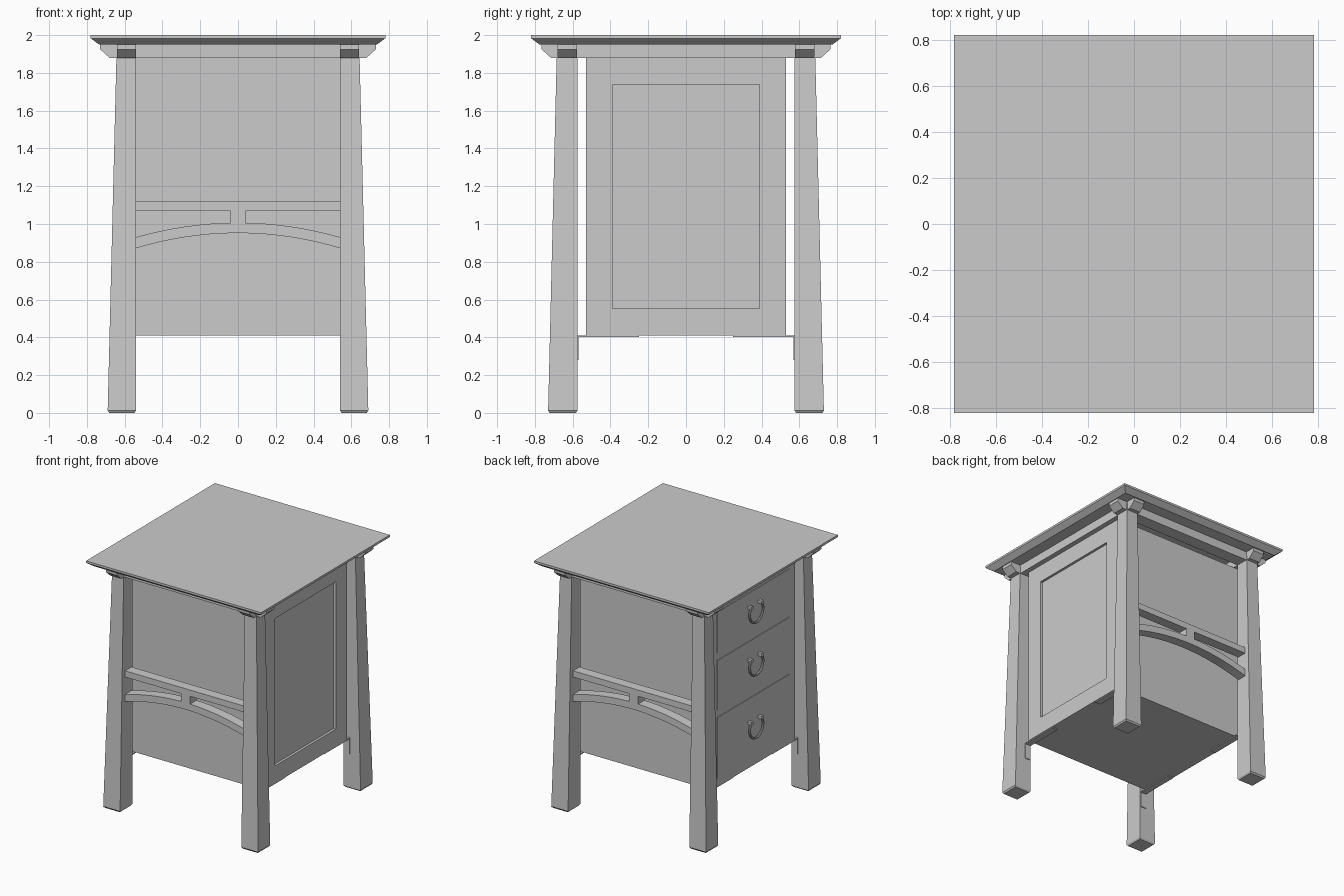
import bpy, bmesh, math

if "Cube" in bpy.data.objects:
    bpy.data.objects.remove(bpy.data.objects["Cube"])

wood = bpy.data.materials.new("plain_grey")
wood.diffuse_color = (0.6, 0.6, 0.6, 1)
wood.use_nodes = True
wood.node_tree.nodes["Principled BSDF"].inputs["Base Color"].default_value = wood.diffuse_color


def finish(name, bm):
    bmesh.ops.recalc_face_normals(bm, faces=bm.faces)
    me = bpy.data.meshes.new(name)
    bm.to_mesh(me)
    bm.free()
    me.materials.append(wood)
    ob = bpy.data.objects.new(name, me)
    bpy.context.collection.objects.link(ob)
    return ob


def loft(name, sections):
    """Stack of rectangles (x0, x1, y0, y1, z) joined into a closed solid."""
    bm = bmesh.new()
    rings = [[bm.verts.new(p) for p in ((a, c, z), (b, c, z), (b, d, z), (a, d, z))]
             for a, b, c, d, z in sections]
    for lo, hi in zip(rings, rings[1:]):
        for i in range(4):
            j = (i + 1) % 4
            bm.faces.new((lo[i], lo[j], hi[j], hi[i]))
    bm.faces.new(rings[0][::-1])
    bm.faces.new(rings[-1])
    return finish(name, bm)


def box(name, x0, x1, y0, y1, z0, z1):
    x0, x1 = sorted((x0, x1))
    y0, y1 = sorted((y0, y1))
    return loft(name, [(x0, x1, y0, y1, z0), (x0, x1, y0, y1, z1)])


def extrude(name, outline, lo, hi, axis):
    """Extrude a (u, z) outline along y (axis 'y') or along x (axis 'x')."""
    bm = bmesh.new()
    place = (lambda u, t, z: (u, t, z)) if axis == 'y' else (lambda u, t, z: (t, u, z))
    a = [bm.verts.new(place(u, lo, z)) for u, z in outline]
    b = [bm.verts.new(place(u, hi, z)) for u, z in outline]
    n = len(a)
    for i in range(n):
        j = (i + 1) % n
        bm.faces.new((a[i], a[j], b[j], b[i]))
    bm.faces.new(a[::-1])
    bm.faces.new(b)
    return finish(name, bm)


# Table top with undercut edge
loft("table_top", [(-.735, .735, -.775, .775, 1.95),
                   (-.78, .78, -.82, .82, 1.983),
                   (-.78, .78, -.82, .82, 2.0)])

# Cabinet body with a recessed panel on the right side
body = box("cabinet_body", -.6, .6, -.53, .53, .41, 1.88)
bm = bmesh.new()
bm.from_mesh(body.data)
bm.faces.ensure_lookup_table()
side = [f for f in bm.faces if f.normal.x > .9]
bmesh.ops.inset_individual(bm, faces=side, thickness=.2)
res = bmesh.ops.extrude_discrete_faces(bm, faces=side)
for f in res["faces"]:
    bmesh.ops.translate(bm, verts=f.verts, vec=(-.02, 0, 0))
bm.to_mesh(body.data)
bm.free()

# Tapered legs and the metal brackets under the body
for sx in (-1, 1):
    for sy in (-1, 1):
        def section(ix, ox, iy, oy, z):
            return (*sorted((sx * ix, sx * ox)), *sorted((sy * iy, sy * oy)), z)
        loft("leg", [section(.548, .682, .583, .722, 0),
                     section(.54, .69, .575, .73, .012),
                     section(.54, .642, .575, .683, 1.95)])
        box("bracket_plate", sx * .545, sx * .595, sy * .25, sy * .575, .402, .41)
        box("bracket_tab", sx * .545, sx * .595, sy * .568, sy * .575, .28, .41)


# Crossing top beams with chamfered ends
def beam_outline(low, end):
    return [(-low, 1.88), (low, 1.88), (end, 1.925), (end, 1.95),
            (-end, 1.95), (-end, 1.925)]


for s in (-1, 1):
    extrude("front_beam", beam_outline(.68, .73),
            *sorted((s * .576, s * .68)), 'y')
    extrude("side_beam", beam_outline(.715, .765),
            *sorted((s * .541, s * .64)), 'x')

# Stretcher rail, centre block and arch, front and back
N = 24
xs = [-.545 + 1.09 * i / N for i in range(N + 1)]
arch = ([(x, .952 - .08 * (x / .54) ** 2) for x in xs] +
        [(x, 1.007 - .077 * (x / .54) ** 2) for x in reversed(xs)])
for s in (-1, 1):
    y0, y1 = sorted((s * .585, s * .667))
    box("stretcher_rail", -.545, .545, y0, y1, 1.07, 1.12)
    box("stretcher_block", -.04, .04, y0, y1, 1.0, 1.07)
    extrude("stretcher_arch", arch, y0, y1, 'y')


# Drawer fronts with hanging ring handles on the left side
def handle(z):
    R, r, n, k = .085, .009, 28, 8
    bm = bmesh.new()
    rings = []
    for i in range(n + 1):
        a = math.radians(140 + 260 * i / n)
        ring = []
        for j in range(k):
            t = 2 * math.pi * j / k
            rad = R + r * math.cos(t)
            ring.append(bm.verts.new((-.628 + r * math.sin(t),
                                      rad * math.cos(a), z + rad * math.sin(a))))
        rings.append(ring)
    for p, q in zip(rings, rings[1:]):
        for j in range(k):
            m = (j + 1) % k
            bm.faces.new((p[j], p[m], q[m], q[j]))
    bm.faces.new(rings[0])
    bm.faces.new(rings[-1][::-1])
    ob = finish("drawer_handle", bm)
    a = math.radians(40)
    bpy.ops.object.select_all(action='DESELECT')
    bpy.context.view_layer.objects.active = ob
    ob.select_set(True)
    bpy.ops.object.shade_smooth_by_angle()
    for s in (-1, 1):
        y, zz = s * R * math.cos(a), z + R * math.sin(a)
        box("handle_post", -.638, -.6, y - .012, y + .012, zz - .012, zz + .012)


for z0, z1 in ((.48, .97), (1.03, 1.43), (1.49, 1.82)):
    box("drawer_front", -.605, -.595, -.46, .46, z0, z1)
    handle((z0 + z1) / 2)
